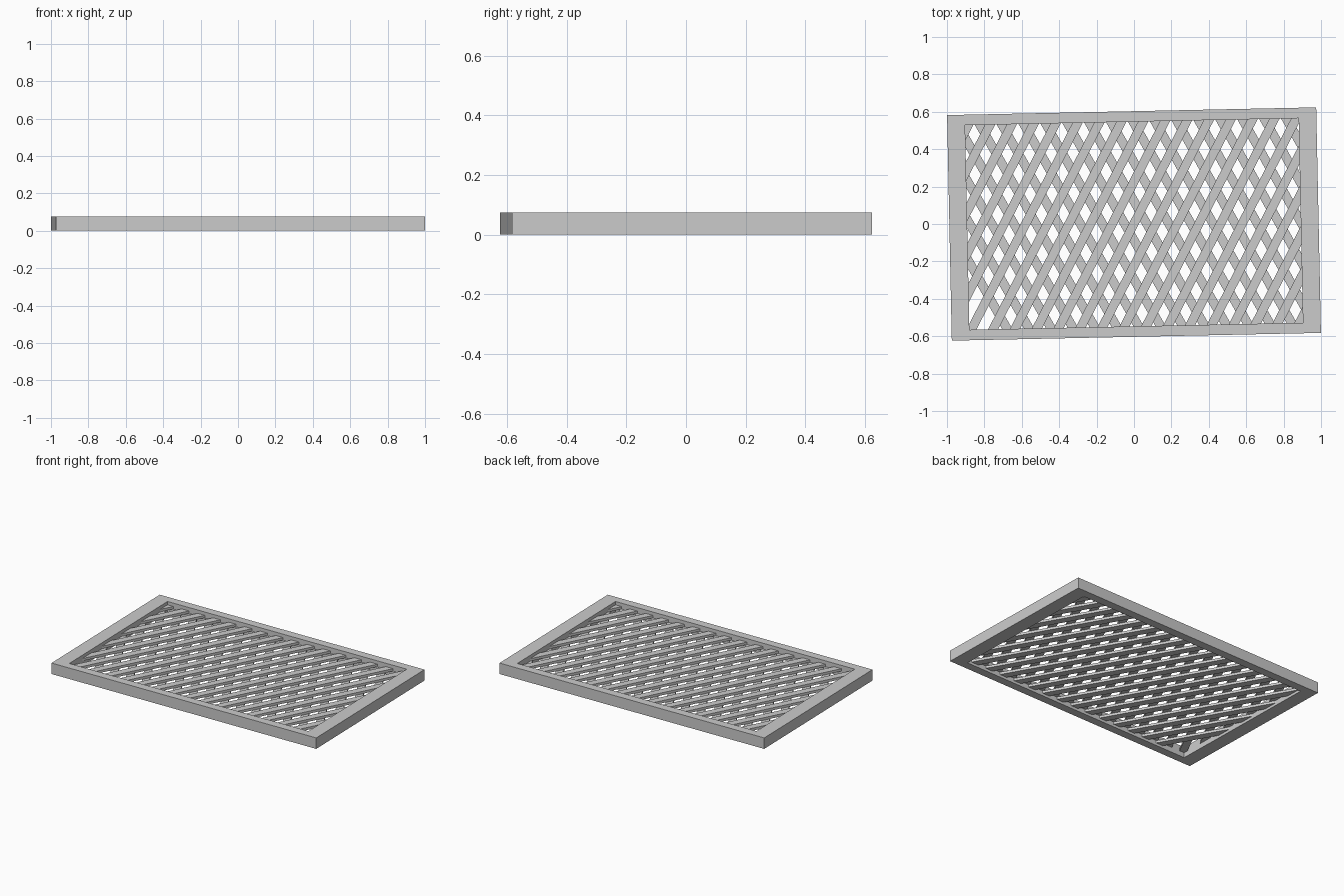
import bpy
import bmesh
from math import radians, sin, cos, atan
from mathutils import Matrix, Vector

cube = bpy.data.objects.get("Cube")
if cube:
    bpy.data.objects.remove(cube)

TILT = Matrix.Rotation(radians(1.2), 4, "Z")   # whole panel sits slightly askew
OUTER = Vector((0.987, 0.603))
INNER = Vector((0.892, 0.547))
HEIGHT = 0.075
PITCH, SLOPE, SLAT_WIDTH = 0.117, 1.85, 0.048

grey = bpy.data.materials.new("light grey")
grey.use_nodes = True
grey.diffuse_color = (0.6, 0.6, 0.6, 1)
grey.node_tree.nodes["Principled BSDF"].inputs["Base Color"].default_value = grey.diffuse_color


def finish(bm, name):
    bmesh.ops.recalc_face_normals(bm, faces=bm.faces)
    mesh = bpy.data.meshes.new(name)
    bm.to_mesh(mesh)
    bm.free()
    mesh.materials.append(grey)
    obj = bpy.data.objects.new(name, mesh)
    obj.matrix_world = TILT
    bpy.context.collection.objects.link(obj)


# Rectangular frame: a flat mitred ring, extruded upward
def build_frame():
    bm = bmesh.new()
    corners = [(-1, -1), (1, -1), (1, 1), (-1, 1)]
    rings = [[bm.verts.new((x * s.x, y * s.y, 0)) for x, y in corners] for s in (OUTER, INNER)]
    out, inn = rings
    for i in range(4):
        j = (i + 1) % 4
        bm.faces.new((out[i], out[j], inn[j], inn[i]))
    top = bmesh.ops.extrude_face_region(bm, geom=bm.faces[:])["geom"]
    bmesh.ops.translate(bm, vec=(0, 0, HEIGHT), verts=[v for v in top if isinstance(v, bmesh.types.BMVert)])
    finish(bm, "frame")


# One layer of parallel slats, trimmed just inside the frame
def build_slats(name, lean, start, count, z_low, z_high):
    bm = bmesh.new()
    angle = lean * atan(SLOPE)
    for i in range(count):
        place = (Matrix.Translation((start + i * PITCH, 0, (z_low + z_high) / 2))
                 @ Matrix.Rotation(angle, 4, "Z")
                 @ Matrix.Diagonal((4, SLAT_WIDTH, z_high - z_low, 1)))
        bmesh.ops.create_cube(bm, size=1, matrix=place)
    limit = INNER + Vector((0.02, 0.02))
    for normal, reach in (((1, 0, 0), limit.x), ((-1, 0, 0), limit.x), ((0, 1, 0), limit.y), ((0, -1, 0), limit.y)):
        bmesh.ops.bisect_plane(bm, geom=bm.verts[:] + bm.edges[:] + bm.faces[:],
                               plane_co=Vector(normal) * reach, plane_no=normal, clear_outer=True)
        bmesh.ops.holes_fill(bm, edges=[e for e in bm.edges if e.is_boundary], sides=8)
    finish(bm, name)


build_frame()
build_slats("upper_slats", 1, -1.171, 21, 0.035, 0.052)
build_slats("lower_slats", -1, -0.985, 19, 0.018, 0.035)
